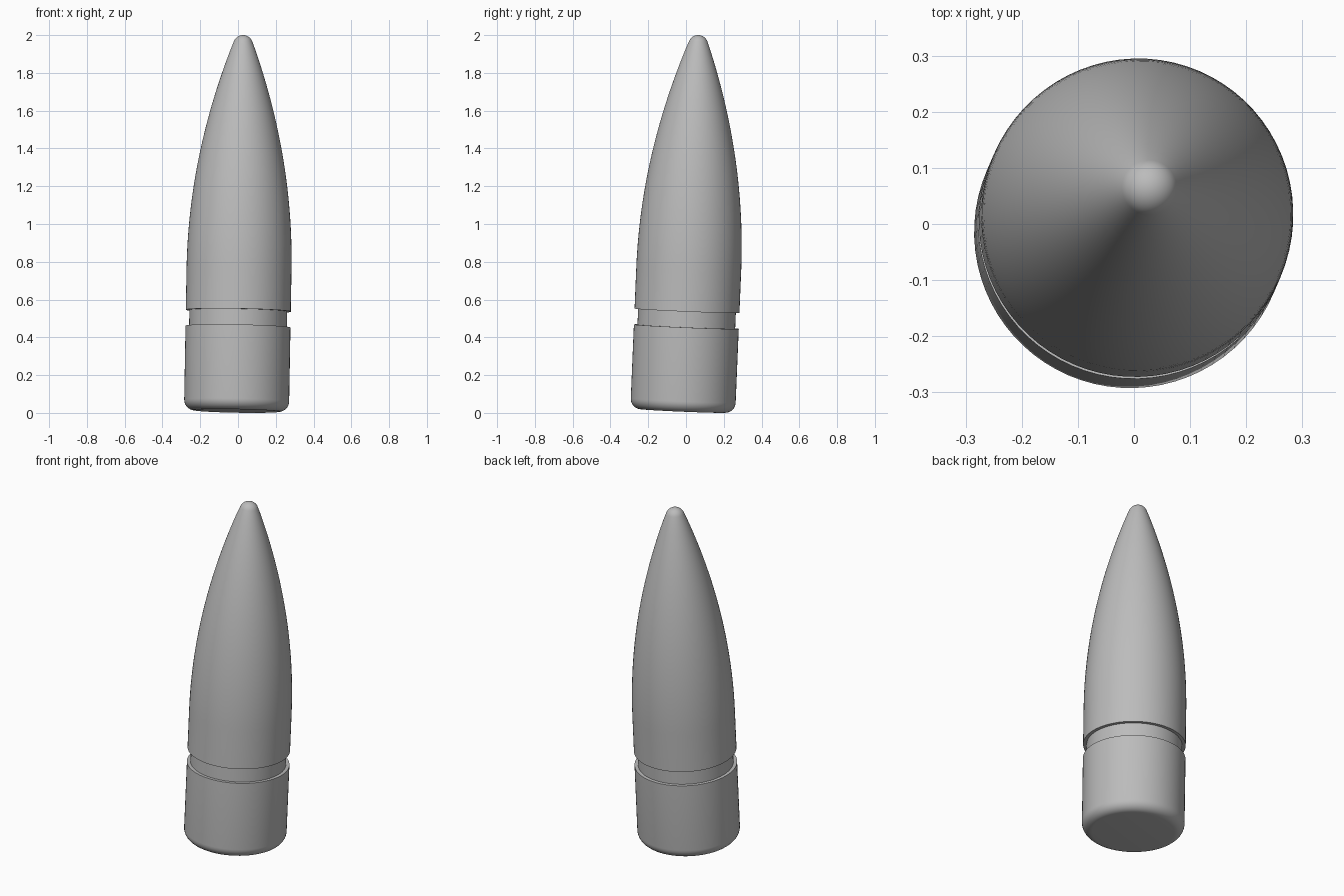
import bpy
import bmesh
from math import sin, cos, pi, radians, tau
from mathutils import Vector

cube = bpy.data.objects.get("Cube")
if cube:
    bpy.data.objects.remove(cube, do_unlink=True)

SIDES = 72
RADIUS = 0.278
GROOVE_RADIUS = 0.259
LENGTH = 1.992
ROUND = 0.055            # rounding of the heel
TIP = 0.052              # radius of the nose ball
GROOVE_LOW, GROOVE_HIGH = 0.447, 0.531
CURVE_START, CURVE = 0.75, 0.1565

# The whole body leans slightly to the left and back
AXIS = Vector((0.018, 0.042, 1.0))
ORIGIN = Vector((-0.008, -0.017, 0.0103))

metal = bpy.data.materials.new("plain grey metal")
grey = (0.5, 0.5, 0.5, 1.0)
metal.diffuse_color = grey
metal.use_nodes = True
metal.node_tree.nodes["Principled BSDF"].inputs["Base Color"].default_value = grey


def lathe(name, profile):
    """Turn a (radius, height) profile around the leaning axis."""
    bm = bmesh.new()
    rings = []
    for r, h in profile:
        if r < 1e-5:
            rings.append([bm.verts.new((0, 0, h))] * SIDES)
        else:
            rings.append([bm.verts.new((r * cos(tau * i / SIDES), r * sin(tau * i / SIDES), h))
                          for i in range(SIDES)])
    for low, high in zip(rings, rings[1:]):
        for i in range(SIDES):
            j = (i + 1) % SIDES
            corners = list(dict.fromkeys((low[i], low[j], high[j], high[i])))
            bm.faces.new(corners)
    mesh = bpy.data.meshes.new(name)
    bm.to_mesh(mesh)
    bm.free()
    mesh.materials.append(metal)
    obj = bpy.data.objects.new(name, mesh)
    bpy.context.collection.objects.link(obj)
    obj.location = ORIGIN
    obj.rotation_mode = 'QUATERNION'
    obj.rotation_quaternion = AXIS.to_track_quat('Z', 'Y')
    bpy.ops.object.select_all(action='DESELECT')
    obj.select_set(True)
    bpy.context.view_layer.objects.active = obj
    bpy.ops.object.shade_smooth_by_angle(angle=radians(35))
    return obj


# Base: flat bottom, rounded heel, straight wall and upper ledge
heel = [(RADIUS - ROUND + ROUND * sin(a), ROUND - ROUND * cos(a))
        for a in (pi / 2 * i / 8 for i in range(9))]
lathe("base", [(0, 0)] + heel + [(RADIUS, GROOVE_LOW), (GROOVE_RADIUS, GROOVE_LOW)])

# Groove: narrow recessed band
lathe("groove", [(GROOVE_RADIUS, GROOVE_LOW), (GROOVE_RADIUS, GROOVE_HIGH)])

# Nose: lower ledge, straight wall, curved taper and ball tip
lean = radians(20.5)
ball_centre = LENGTH - TIP
join = ball_centre + TIP * sin(lean)
steps = 28
taper = []
for i in range(steps):
    h = CURVE_START + (join - CURVE_START) * i / steps
    taper.append((RADIUS - CURVE * (h - CURVE_START) ** 2, h))
ball = [(TIP * cos(a), ball_centre + TIP * sin(a))
        for a in (lean + (pi / 2 - lean) * i / 8 for i in range(9))]
lathe("nose", [(GROOVE_RADIUS, GROOVE_HIGH), (RADIUS, GROOVE_HIGH)] + taper + ball)
